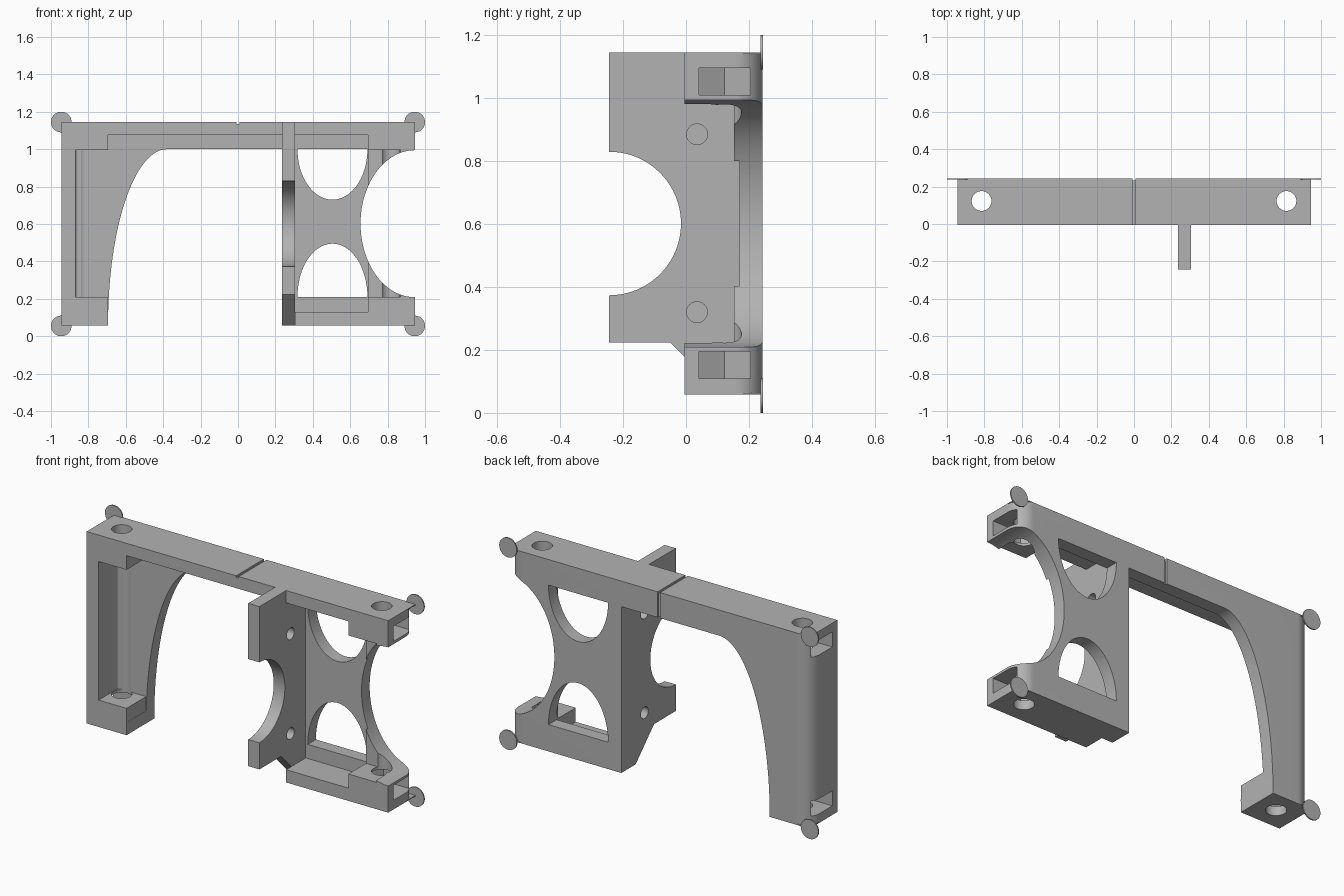
import bpy, bmesh
from math import sin, cos, pi, radians

if "Cube" in bpy.data.objects:
    bpy.data.objects.remove(bpy.data.objects["Cube"])

grey = bpy.data.materials.new("plain grey")
grey.use_nodes = True
colour = (0.45, 0.45, 0.45, 1)
grey.diffuse_color = colour
grey.node_tree.nodes["Principled BSDF"].inputs["Base Color"].default_value = colour

# Overall sizes
W, BOT, TOP = 0.945, 0.058, 1.145
FRONT, BACK = -0.005, 0.243
MID = (BOT + TOP) / 2
BLOCK, WALL, PLATE = 0.695, 0.87, 0.17
LOW, HIGH = 0.21, 0.995
FAR = 2


def prism(name, points, axis, lo, hi):
    """Extrude a flat outline along an axis; points use the other two axes in order."""
    bm = bmesh.new()
    place = {"x": lambda p, t: (t, p[0], p[1]),
             "y": lambda p, t: (p[0], t, p[1]),
             "z": lambda p, t: (p[0], p[1], t)}[axis]
    rings = [[bm.verts.new(place(p, t)) for p in points] for t in (lo, hi)]
    bm.faces.new(rings[0])
    bm.faces.new(rings[1])
    n = len(points)
    for i in range(n):
        j = (i + 1) % n
        bm.faces.new((rings[0][i], rings[0][j], rings[1][j], rings[1][i]))
    bmesh.ops.recalc_face_normals(bm, faces=bm.faces)
    mesh = bpy.data.meshes.new(name)
    bm.to_mesh(mesh)
    bm.free()
    mesh.materials.append(grey)
    obj = bpy.data.objects.new(name, mesh)
    bpy.context.collection.objects.link(obj)
    return obj


def box(name, x0, x1, y0, y1, z0, z1):
    return prism(name, [(x0, y0), (x1, y0), (x1, y1), (x0, y1)], "z", z0, z1)


def arc(cx, cy, a, b, start, end, steps=32):
    """Points along an elliptical arc, angles in degrees."""
    angles = [radians(start + (end - start) * i / steps) for i in range(steps + 1)]
    return [(cx + a * cos(t), cy + b * sin(t)) for t in angles]


def circle(cx, cy, r, steps=40):
    return arc(cx, cy, r, r, 0, 360, steps)[:-1]


def combine(target, tool, operation="DIFFERENCE"):
    mod = target.modifiers.new("combine", "BOOLEAN")
    mod.operation, mod.solver, mod.object = operation, "EXACT", tool
    bpy.context.view_layer.objects.active = target
    bpy.ops.object.modifier_apply(modifier=mod.name)
    bpy.data.objects.remove(tool)


# Frame block with rounded rear corners
R = 0.09
plan = ([(-W, FRONT), (W, FRONT)] + arc(W - R, BACK - R, R, R, 0, 90, 12)
        + arc(R - W, BACK - R, R, R, 90, 180, 12))
frame = prism("frame", plan, "z", BOT, TOP)

# Large opening with the swept inner edge of the tall leg
sweep = arc(-0.38, BOT, BLOCK - 0.38, 1 - BOT, 180, 90)
combine(frame, prism("opening", [(-BLOCK, -FAR)] + sweep + [(0.305, 1), (0.305, -FAR)],
                     "y", -FAR, FAR))

# Front recesses: centre channel, tall leg pocket, short end pocket
combine(frame, box("channel", -BLOCK, BLOCK, -FAR, PLATE, 0.13, 1.075))
r = 0.015
pocket = [(-0.6, -FAR), (-0.6, PLATE)] + arc(r - WALL, PLATE - r, r, r, 90, 180, 6) + [(-WALL, -FAR)]
combine(frame, prism("leg_pocket", pocket, "z", LOW, HIGH))
end = [(0.6, -FAR), (0.6, 0.1), (BLOCK, 0.1), (BLOCK, 0.153)]
end += arc(WALL - R, 0.153 - R, R, R, 90, 0, 12) + [(WALL, -FAR)]
combine(frame, prism("end_pocket", end, "z", LOW, HIGH))

# Curved openings in the rear plate
combine(frame, prism("side_bite", arc(W, MID, 0.29, 0.393, 90, 270, 48) + [(FAR, LOW), (FAR, HIGH)],
                     "y", -FAR, FAR))
combine(frame, prism("upper_window", arc(0.505, 1, 0.187, 0.27, 180, 360), "y", 0.1, FAR))
combine(frame, prism("lower_window", arc(0.505, LOW, 0.187, 0.285, 0, 180), "y", 0.1, FAR))

# Cross plate with round bite, lower chamfer and two bolt holes
side = [(-0.244, TOP)] + arc(-0.244, MID, 0.228, 0.228, 90, -90, 40)
side += [(-0.244, 0.223), (-0.05, 0.223), (0.115, BOT), (BACK, BOT), (BACK, TOP)]
cross_plate = prism("cross_plate", side, "x", 0.235, 0.305)
for z in (0.32, 0.885):
    combine(cross_plate, prism("bolt_hole", circle(0.035, z, 0.033), "x", 0.1, 0.4))
combine(frame, cross_plate, "UNION")

# Shallow groove over the top and back of the bar
for y0, z0 in ((-FAR, TOP - 0.01), (BACK - 0.01, 0.9)):
    combine(frame, box("groove", -0.008, 0.008, y0, FAR, z0, FAR))

for s in (-1, 1):
    # Thin square skins over the rounded corners
    for z in (BOT, TOP - 0.005):
        xs = sorted((s * (W - R), s * W))
        combine(frame, box("skin", *xs, BACK - R, BACK, z, z + 0.005), "UNION")
    # Vertical screw holes and nut slots open to the end
    cx, cy = s * 0.815, 0.123
    combine(frame, prism("screw_hole", circle(cx, cy, 0.053), "z", -FAR, FAR))
    h = 0.0825
    c = h / cos(pi / 6)
    nut = [(s * FAR, cy - h), (cx - s * c / 2, cy - h), (cx - s * c, cy),
           (cx - s * c / 2, cy + h), (s * FAR, cy + h)]
    for z in (0.11, 1.01):
        combine(frame, prism("nut_slot", nut, "z", z, z + 0.085))

parts = [frame]

# Thin round pads at the four rear corners
for s, side_name in ((-1, "right"), (1, "left")):
    for z, level in ((0.055, "lower"), (TOP, "upper")):
        parts.append(prism(f"{level}_{side_name}_pad", circle(s * W, z, 0.055), "y", 0.237, 0.244))

# Smooth curves, sharp edges
bpy.ops.object.select_all(action="DESELECT")
for obj in parts:
    obj.select_set(True)
bpy.context.view_layer.objects.active = frame
bpy.ops.object.shade_smooth_by_angle(angle=radians(25))
